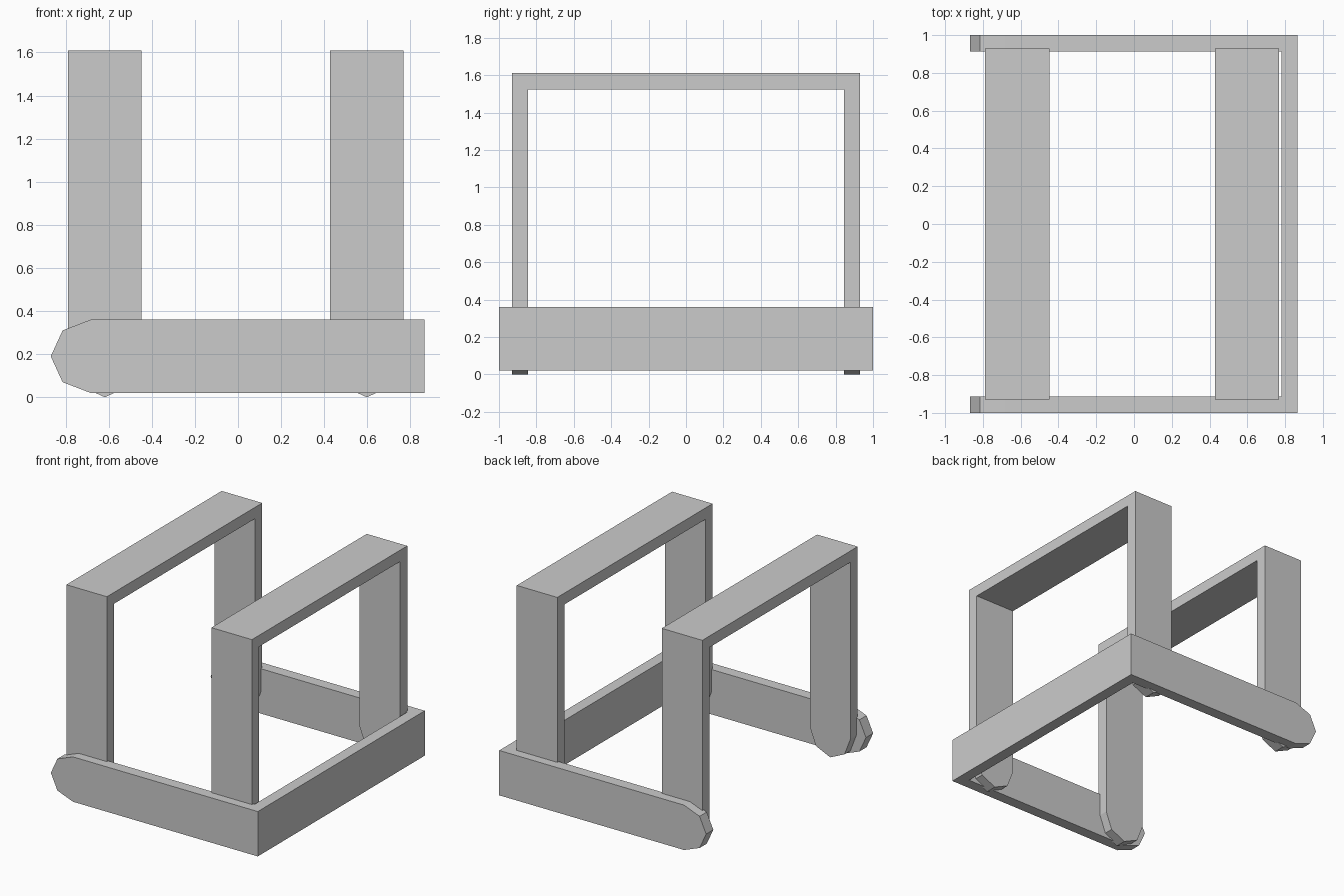
import bpy, bmesh
from math import radians

if "Cube" in bpy.data.objects:
    bpy.data.objects.remove(bpy.data.objects["Cube"])

HALF_WIDTH = 0.17   # half of the strap width
THICKNESS = 0.086


def u_strap(name, half_span, length, location, angle):
    """Flat strap bent into a U: bridge at local z=0, two legs with faceted round ends."""
    w = HALF_WIDTH
    # leg outline from one bridge corner, round the tip, to the other
    leg = [(-w, 0), (-w, length - 0.185), (-0.12, length - 0.055), (0, length),
           (0.12, length - 0.055), (w, length - 0.185), (w, 0)]
    bm = bmesh.new()
    back = [bm.verts.new((s, half_span, d)) for s, d in leg]
    front = [bm.verts.new((s, -half_span, d)) for s, d in leg]
    bm.faces.new(back)
    bm.faces.new(front[::-1])
    bm.faces.new((front[0], back[0], back[-1], front[-1]))
    mesh = bpy.data.meshes.new(name)
    bm.to_mesh(mesh)
    bm.free()
    obj = bpy.data.objects.new(name, mesh)
    bpy.context.collection.objects.link(obj)
    obj.location = location
    obj.rotation_euler = (0, radians(angle), 0)
    # thicken inwards with mitred corners
    mod = obj.modifiers.new("thickness", 'SOLIDIFY')
    mod.thickness = THICKNESS
    mod.offset = -1
    mod.use_even_offset = True
    return obj


# horizontal strap wrapping the base, open towards -x
u_strap("base_strap", 1.0, 1.735, (0.866, 0, 0.19), -90)

# two upright arches standing inside the base strap
u_strap("left_arch", 0.93, 1.61, (-0.618, 0, 1.61), 180)
u_strap("right_arch", 0.93, 1.61, (0.598, 0, 1.61), 180)
